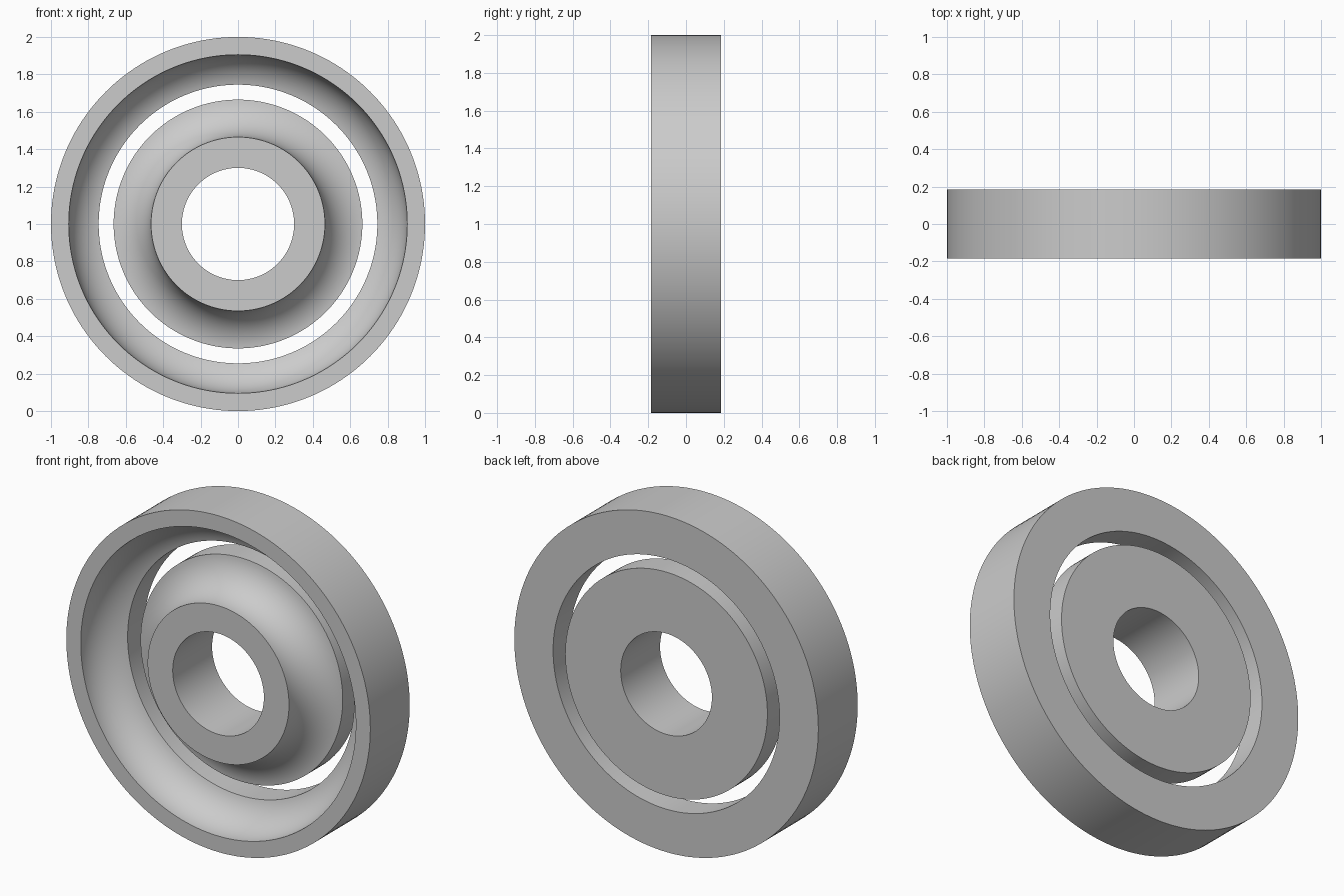
import bpy, bmesh, math
from mathutils import Vector

cube = bpy.data.objects.get("Cube")
if cube:
    bpy.data.objects.remove(cube, do_unlink=True)

HALF = 0.185                     # half thickness of both rings
PITCH, BALL = 0.685, 0.22        # centre and radius of the groove arc
SEGMENTS, ARC_STEPS = 160, 20

steel = bpy.data.materials.new("light_grey_steel")
steel.use_nodes = True
colour = (0.6, 0.6, 0.6, 1)
steel.diffuse_color = colour
steel.node_tree.nodes["Principled BSDF"].inputs["Base Color"].default_value = colour


def groove(r_from, r_to):
    """Points (radius, y) along the ball groove between two radii."""
    a = math.acos((r_from - PITCH) / BALL)
    b = math.acos((r_to - PITCH) / BALL)
    angles = [a + (b - a) * i / ARC_STEPS for i in range(ARC_STEPS + 1)]
    return [(PITCH + BALL * math.cos(t), -HALF + BALL * math.sin(t)) for t in angles]


def revolve(name, profile):
    """Spin a closed (radius, y) profile around the horizontal axle."""
    bm = bmesh.new()
    count = len(profile)
    rings = []
    for s in range(SEGMENTS):
        t = 2 * math.pi * s / SEGMENTS
        rings.append([bm.verts.new((r * math.cos(t), y, r * math.sin(t))) for r, y in profile])
    for s, ring in enumerate(rings):
        after = rings[(s + 1) % SEGMENTS]
        for i in range(count):
            j = (i + 1) % count
            bm.faces.new((ring[i], ring[j], after[j], after[i]))
    bmesh.ops.recalc_face_normals(bm, faces=bm.faces)
    mesh = bpy.data.meshes.new(name)
    bm.to_mesh(mesh)
    bm.free()
    mesh.materials.append(steel)
    obj = bpy.data.objects.new(name, mesh)
    obj.location = Vector((0, 0, 1))
    bpy.context.collection.objects.link(obj)
    bpy.ops.object.select_all(action='DESELECT')
    obj.select_set(True)
    bpy.context.view_layer.objects.active = obj
    bpy.ops.object.shade_smooth_by_angle(angle=math.radians(30))


# Outer ring: front lip, groove falling inward, open centre
revolve("outer_ring", [(1, HALF), (1, -HALF)] + groove(PITCH + BALL, 0.745) + [(0.745, HALF)])

# Inner ring: bore, raised front hub, groove falling outward
revolve("inner_ring", [(0.3, HALF), (0.3, -HALF)] + groove(PITCH - BALL, 0.665) + [(0.665, HALF)])
